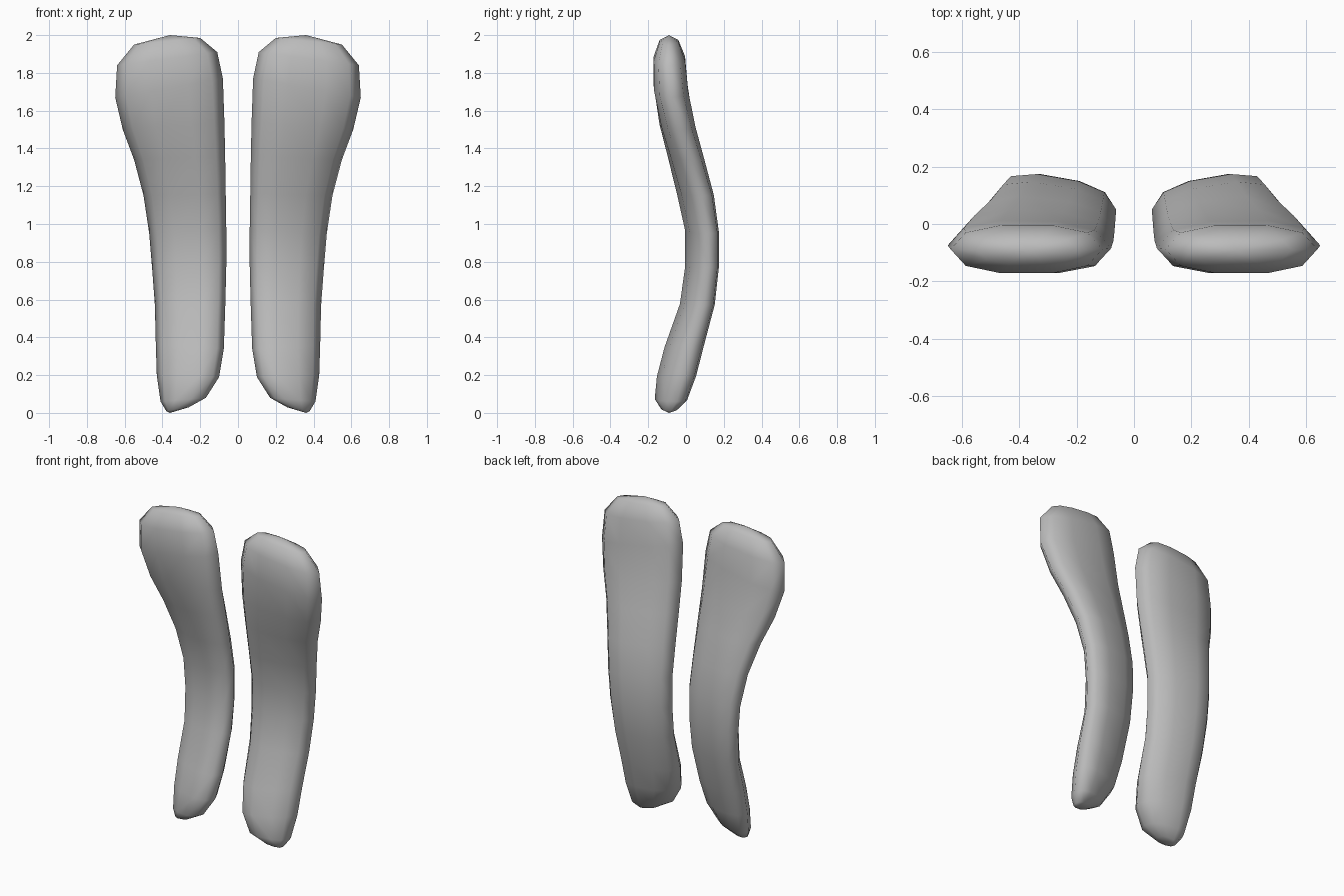
import bpy, bmesh, math

cube = bpy.data.objects.get("Cube")
if cube:
    bpy.data.objects.remove(cube, do_unlink=True)

grey = bpy.data.materials.new("plain grey")
grey.use_nodes = True
colour = (0.5, 0.5, 0.5, 1)
grey.diffuse_color = colour
grey.node_tree.nodes["Principled BSDF"].inputs["Base Color"].default_value = colour

# Rounded slab cross-section: (across, through), both from -1 to 1
HALF = [(-0.8, 0.7), (-0.35, 1), (0.35, 1), (0.8, 0.7)]
PROFILE = [(-1, 0)] + HALF + [(1, 0)] + [(u, -v) for u, v in reversed(HALF)]

# Rings: inner x, inner z, outer x, outer z, centre y, half thickness, outer edge set-back
RINGS = [
    (.26, .03, .38, .01, -.09, .04, .02),
    (.17, .08, .41, .06, -.08, .075, .06),
    (.10, .19, .43, .20, -.05, .09, .08),
    (.075, .34, .435, .36, -.01, .09, .08),
    (.067, .58, .44, .57, .06, .08, .07),
    (.062, .78, .455, .77, .085, .077, .07),
    (.062, .97, .47, .95, .085, .077, .07),
    (.065, 1.16, .50, 1.15, .05, .085, .07),
    (.068, 1.36, .55, 1.34, 0, .087, .05),
    (.072, 1.54, .61, 1.50, -.045, .09, .03),
    (.08, 1.77, .65, 1.67, -.08, .09, .01),
    (.11, 1.91, .64, 1.84, -.088, .083, 0),
    (.20, 1.985, .55, 1.95, -.09, .05, 0),
]


def build_slab(name, side):
    bm = bmesh.new()
    loops = []
    for xi, zi, xo, zo, yc, h, back in RINGS:
        loops.append([bm.verts.new((side * (xi + (xo - xi) * (u + 1) / 2),
                                    yc + h * v + back * u / 2,
                                    zi + (zo - zi) * (u + 1) / 2)) for u, v in PROFILE])
    n = len(PROFILE)
    for a, b in zip(loops, loops[1:]):
        for i in range(n):
            j = (i + 1) % n
            bm.faces.new((a[i], a[j], b[j], b[i]))
    # Domed ends
    for loop, z in ((loops[0], 0), (loops[-1], 2)):
        tip = bm.verts.new((side * 0.36, -0.09, z))
        for i in range(n):
            bm.faces.new((loop[i], loop[(i + 1) % n], tip))
    bmesh.ops.recalc_face_normals(bm, faces=bm.faces)
    mesh = bpy.data.meshes.new(name)
    bm.to_mesh(mesh)
    bm.free()
    mesh.materials.append(grey)
    mesh.shade_smooth()
    obj = bpy.data.objects.new(name, mesh)
    bpy.context.collection.objects.link(obj)


# Mirrored pair
for name, side in (("left_slab", 1), ("right_slab", -1)):
    build_slab(name, side)
